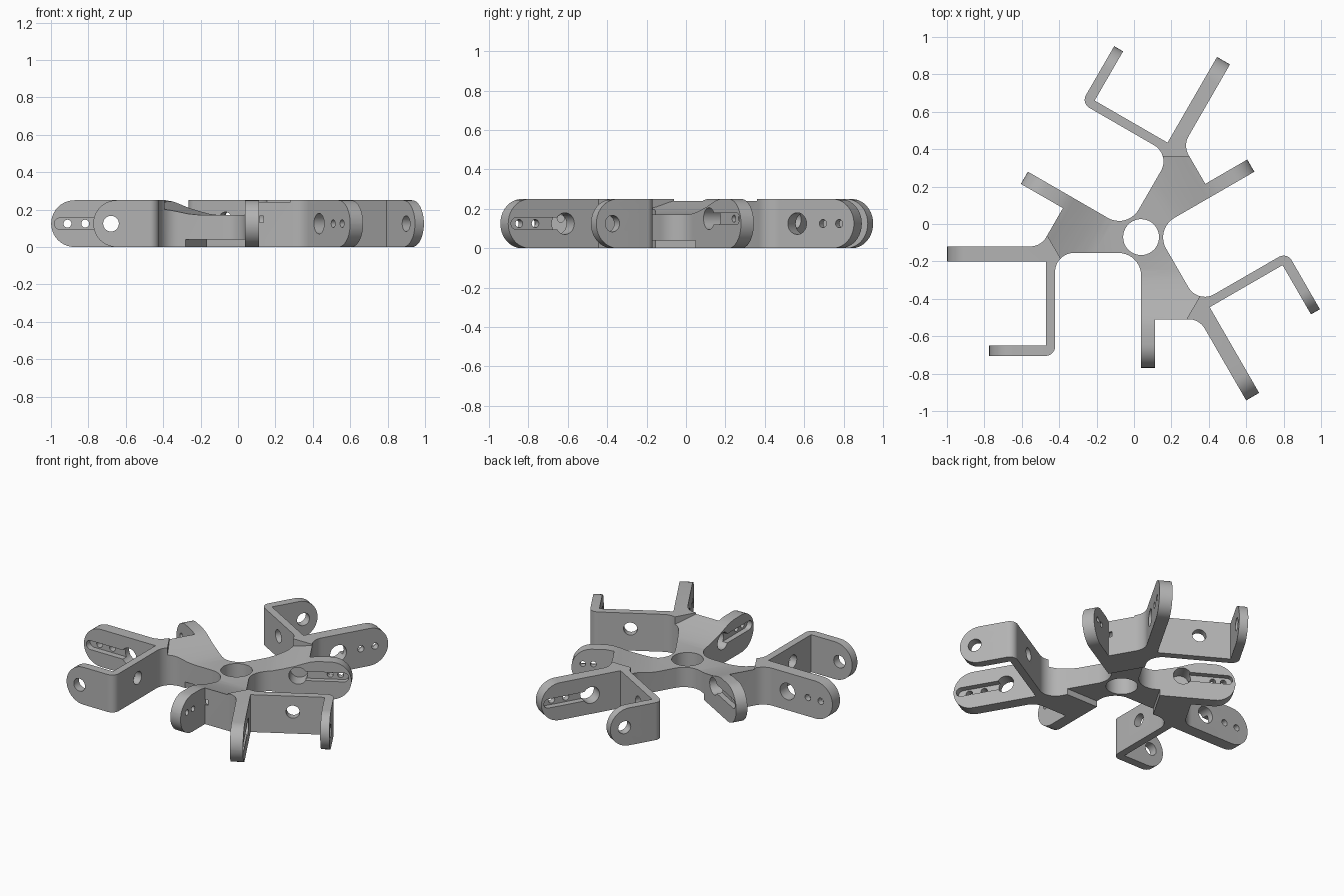
import bpy, bmesh
from math import sin, cos, tan, pi, radians
from mathutils import Vector, Matrix

cube = bpy.data.objects.get("Cube")
if cube:
    bpy.data.objects.remove(cube)

HEIGHT = 0.25
MID = HEIGHT / 2
CENTRE = Vector((0.038, -0.07, 0))


def turn(degrees):
    return Matrix.Rotation(radians(degrees), 4, 'Z')


def polar(radius, degrees):
    return Vector((radius * cos(radians(degrees)), radius * sin(radians(degrees))))


def rounded(corners, steps=10):
    """Replace each corner (x, y, radius) by a tangent arc."""
    out = []
    for i, (x, y, r) in enumerate(corners):
        p = Vector((x, y))
        if r == 0:
            out.append(p)
            continue
        a = (Vector(corners[i - 1][:2]) - p).normalized()
        b = (Vector(corners[(i + 1) % len(corners)][:2]) - p).normalized()
        half = a.angle(b) / 2
        mid = p + (a + b).normalized() * r / sin(half)
        start = p + a * r / tan(half) - mid
        end = p + b * r / tan(half) - mid
        sweep = pi - 2 * half
        for k in range(steps + 1):
            t = k / steps
            out.append(mid + (start * sin((1 - t) * sweep) + end * sin(t * sweep)) / sin(sweep))
    return out


def loft(bm, rings):
    """Closed solid through rings of equal length."""
    loops = [[bm.verts.new(p) for p in ring] for ring in rings]
    n = len(loops[0])
    bm.faces.new(loops[0])
    bm.faces.new(loops[-1])
    for low, high in zip(loops, loops[1:]):
        for i in range(n):
            j = (i + 1) % n
            bm.faces.new((low[i], low[j], high[j], high[i]))


def make_object(name, bm):
    bmesh.ops.recalc_face_normals(bm, faces=bm.faces)
    mesh = bpy.data.meshes.new(name)
    bm.to_mesh(mesh)
    bm.free()
    obj = bpy.data.objects.new(name, mesh)
    bpy.context.collection.objects.link(obj)
    obj.location = CENTRE
    return obj


# Plan outline of one arm, repeated three times around the hub
arm = [
    (-0.0736, 0.0425, 0.12),                     # valley beside the hub
    (-0.606, 0.35, 0), (-0.644, 0.285, 0),       # short plate
    (-0.418, 0.155, 0), (-0.536, -0.05, 0.1),
    (-1.038, -0.05, 0), (-1.038, -0.13, 0),      # long plate
    (-0.508, -0.13, 0), (-0.508, -0.58, 0),      # thin plate
    (-0.813, -0.58, 0), (-0.813, -0.635, 0),     # foot
    (-0.46, -0.635, 0.05), (-0.46, -0.085, 0.1),
]
outline = []
for k in range(3):
    for x, y, r in arm:
        p = turn(120 * k) @ Vector((x, y, 0))
        outline.append((p.x, p.y, r))
outline = rounded(outline)
bm = bmesh.new()
loft(bm, [[(p.x, p.y, z) for p in outline] for z in (0, HEIGHT)])
bracket = make_object("three_arm_bracket", bm)

# Cutting tools, gathered in one mesh
tools = bmesh.new()


def cut(angle, profile, near, far):
    """Push a (distance, height) profile sideways through a plate of every arm."""
    for k in range(3):
        m = turn(angle + 120 * k)
        loft(tools, [[m @ Vector((u, v, z)) for u, z in profile] for v in (near, far)])


def slot(start, end, z, r, n=14):
    """Stadium profile; a circle when start equals end."""
    right = [(end + r * cos(t), z + r * sin(t)) for t in (pi * (i / n - 0.5) for i in range(n + 1))]
    left = [(start - r * cos(t), z - r * sin(t)) for t in (pi * (i / n - 0.5) for i in range(n + 1))]
    if start == end:
        return right[:-1] + left[:-1]
    return right + left


def hole(angle, u, z, r, near, far):
    cut(angle, slot(u, u, z, r), near, far)


def round_end(angle, tip, near, far, n=20):
    arc = [(tip - MID - 0.001 + MID * cos(t), MID + MID * sin(t))
           for t in (pi * (0.5 - i / n) for i in range(n + 1))]
    u = arc[0][0]
    cut(angle, arc + [(u, -0.02), (tip + 0.02, -0.02), (tip + 0.02, HEIGHT + 0.02), (u, HEIGHT + 0.02)],
        near, far)


# Long plate: round end, slot on the outer face, large hole and two small ones
LONG, SHORT, THIN = 180, 150, 270
round_end(LONG, 1.038, 0.03, 0.15)
cut(LONG, slot(0.704, 0.99, MID, 0.03), 0.09, 0.15)
hole(LONG, 0.704, MID, 0.055, 0.03, 0.16)
for u in (0.855, 0.95):
    hole(LONG, u, MID, 0.021, 0.02, 0.14)

# Foot and thin plate: one hole each
round_end(LONG, 0.813, 0.56, 0.655)
hole(LONG, 0.717, MID, 0.042, 0.55, 0.66)
hole(THIN, 0.387, 0.145, 0.042, -0.53, -0.44)

# Short plate: slot, blind pocket and two small holes
round_end(SHORT, 0.70, -0.02, 0.095)
cut(SHORT, slot(0.374, 0.652, 0.15, 0.03), -0.02, 0.035)
hole(SHORT, 0.374, 0.15, 0.056, -0.03, 0.1)
for u in (0.566, 0.63):
    hole(SHORT, u, 0.15, 0.018, -0.04, 0.11)
cut(SHORT, [(0.38, 0.13), (0.46, 0.13), (0.46, 0.166), (0.38, 0.166)], 0.076, 0.098)


# Hub recesses: a flat one below, a curved one above
def hub_ring(inner, z):
    clip = min(0.43, 1.9 * inner)
    side = (2 * inner - clip) * tan(pi / 3)
    ring = []
    for a in (90, 210, 330):
        for s in (-side, side):
            p = polar(clip, a) + polar(s, a + 90)
            ring.append((p.x, p.y, z))
    return ring


loft(tools, [hub_ring(0.213, z) for z in (-0.05, 0.04)])
ramp = [(0.16, 0.172), (0.2, 0.177), (0.235, 0.19), (0.26, 0.21), (0.28, 0.232), (0.292, 0.243),
        (0.308, 0.251), (0.308, 0.3)]
loft(tools, [hub_ring(r, z) for r, z in ramp])

# Centre bore
loft(tools, [[(*polar(0.096, a), z) for a in range(0, 360, 8)] for z in (-0.1, 0.35)])

cutter = make_object("cutter", tools)
cutter.hide_render = True
mod = bracket.modifiers.new("cuts", 'BOOLEAN')
mod.operation = 'DIFFERENCE'
mod.solver = 'EXACT'
mod.use_self = True
mod.object = cutter

bpy.ops.object.select_all(action='DESELECT')
bpy.context.view_layer.objects.active = bracket
bracket.select_set(True)
bpy.ops.object.modifier_apply(modifier=mod.name)
bpy.data.objects.remove(cutter)

# Plain grey finish
grey = bpy.data.materials.new("plain grey")
grey.use_nodes = True
colour = (0.45, 0.45, 0.45, 1)
grey.diffuse_color = colour
grey.node_tree.nodes["Principled BSDF"].inputs["Base Color"].default_value = colour
bracket.data.materials.clear()
bracket.data.materials.append(grey)
bpy.ops.object.shade_smooth_by_angle(angle=radians(30))
